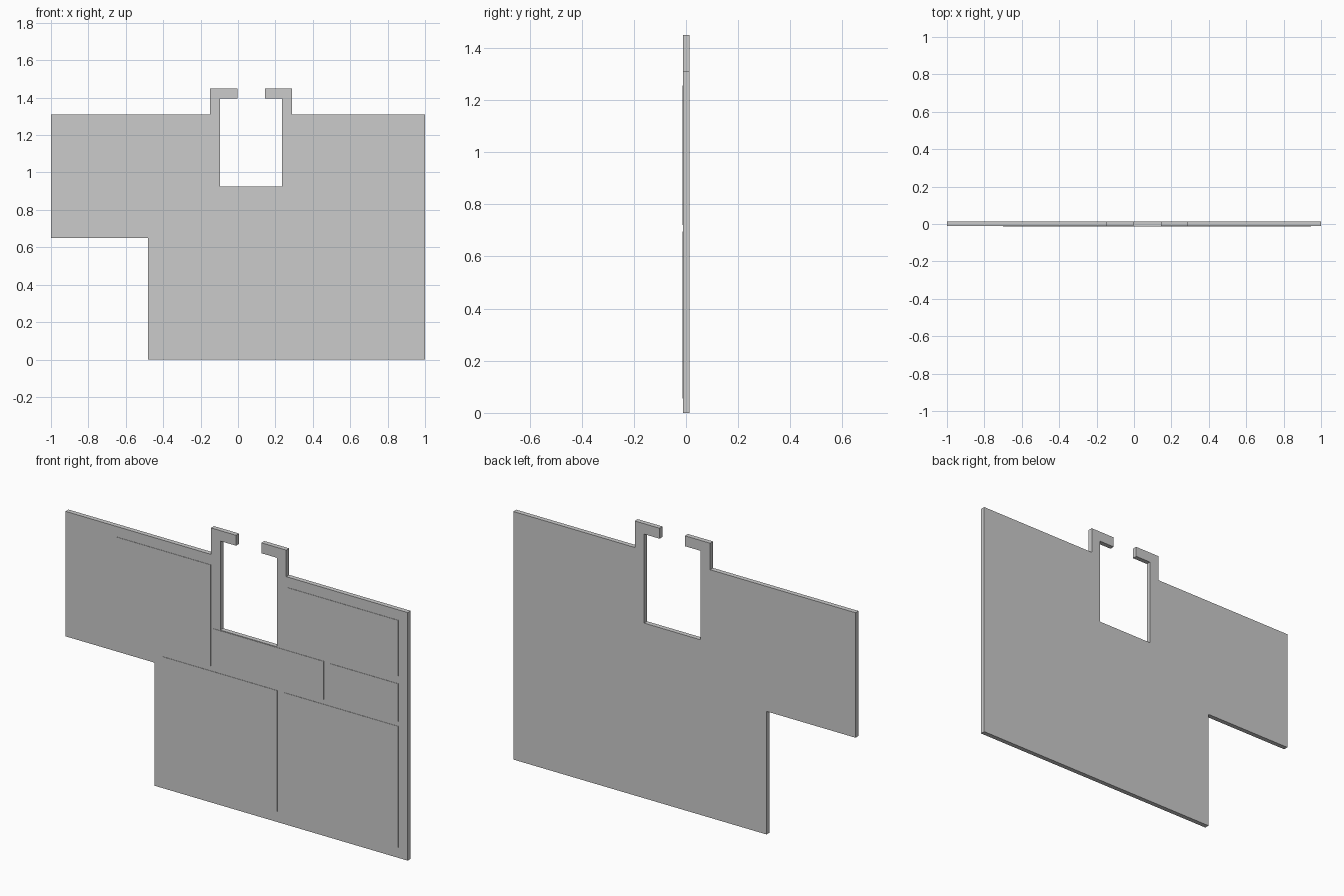
import bpy, bmesh

if "Cube" in bpy.data.objects:
    bpy.data.objects.remove(bpy.data.objects["Cube"])

BACK, FACE, RELIEF = 0.0135, -0.0115, -0.0135


def extruded(name, outline, y_front, y_back):
    """Extrude an XZ outline between two depths."""
    bm = bmesh.new()
    face = bm.faces.new([bm.verts.new((x, y_front, z)) for x, z in outline])
    ext = bmesh.ops.extrude_face_region(bm, geom=[face], use_keep_orig=True)
    moved = [g for g in ext["geom"] if isinstance(g, bmesh.types.BMVert)]
    bmesh.ops.translate(bm, verts=moved, vec=(0, y_back - y_front, 0))
    bmesh.ops.recalc_face_normals(bm, faces=bm.faces)
    mesh = bpy.data.meshes.new(name)
    bm.to_mesh(mesh)
    bm.free()
    obj = bpy.data.objects.new(name, mesh)
    bpy.context.collection.objects.link(obj)
    return obj


# Flat board with stepped corner, tall slot and two hooked arms
extruded("main_board", [
    (-0.48, 0), (1, 0), (1, 1.31), (0.29, 1.31), (0.29, 1.45),
    (0.145, 1.45), (0.145, 1.395), (0.235, 1.395), (0.235, 0.925),
    (-0.095, 0.925), (-0.095, 1.395), (-0.003, 1.395), (-0.003, 1.45),
    (-0.15, 1.45), (-0.15, 1.31), (-1, 1.31), (-1, 0.65), (-0.48, 0.65),
], FACE, BACK)

# Barely raised panels on the front: x0, x1, z0, z1
panels = {
    "upper_left_panel": (-0.70, -0.15, 0.72, 1.255),
    "upper_right_panel": (0.295, 0.945, 0.96, 1.255),
    "middle_panel": (-0.14, 0.51, 0.72, 0.922),
    "middle_right_panel": (0.545, 0.945, 0.72, 0.92),
    "lower_left_panel": (-0.43, 0.238, 0.055, 0.695),
    "lower_right_panel": (0.273, 0.945, 0.055, 0.695),
}
for name, (x0, x1, z0, z1) in panels.items():
    extruded(name, [(x0, z0), (x1, z0), (x1, z1), (x0, z1)],
             RELIEF, FACE + 0.002)
